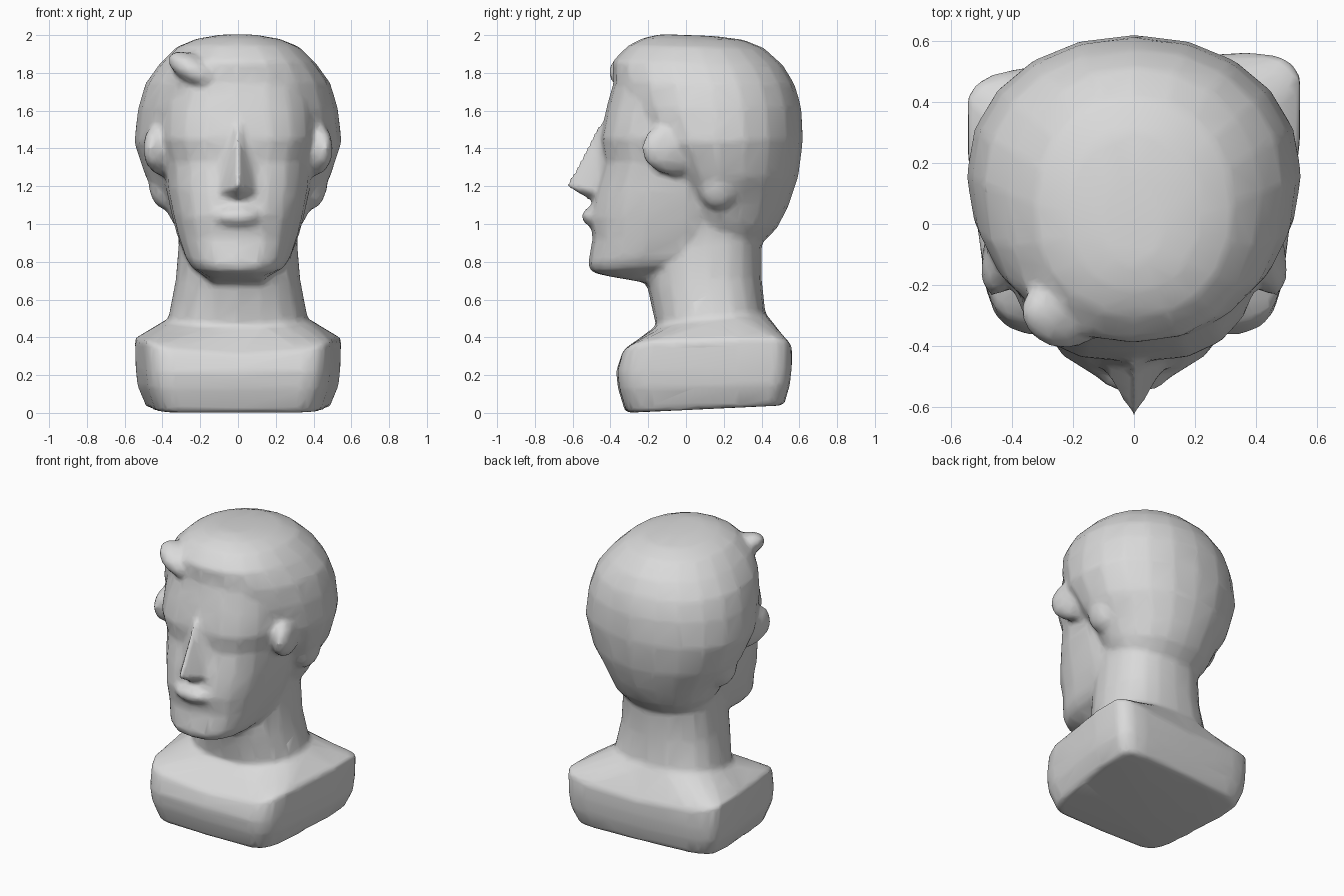
import bpy, bmesh, math
from mathutils import Matrix

stone = bpy.data.materials.new("pale grey stone")
stone.diffuse_color = (0.7, 0.7, 0.7, 1)

# All solids are gathered in one mesh, then fused into a single skin
bust = bmesh.new()


def spow(v, e):
    return math.copysign(abs(v) ** (2 / e), v)


def ring(zf, zb, yf, yb, yc, hw, ef, eb, rise=0, taper=1, skew=0, n=20):
    """Closed section: front/back heights, depths, half width, squareness."""
    verts = []
    for i in range(n):
        t = 2 * math.pi * i / n
        c, s = math.cos(t), math.sin(t)
        e, reach = (ef, yc - yf) if s < 0 else (eb, yb - yc)
        y = yc + reach * spow(s, e)
        k = (y - yf) / (yb - yf)
        x = hw * spow(c, e) * (taper + (1 - taper) * min(1, k * 1.3))
        y += skew * k * x
        verts.append(bust.verts.new((x, y, zf + (zb - zf) * k + rise * abs(c))))
    return verts


def loft(sections):
    rings = [ring(*s) for s in sections]
    n = len(rings[0])
    for a, b in zip(rings, rings[1:]):
        for i in range(n):
            j = (i + 1) % n
            bust.faces.new((a[i], a[j], b[j], b[i]))
    bust.faces.new(rings[0][::-1])
    bust.faces.new(rings[-1])


def lump(loc, size, tilt=0, turn=0):
    m = (Matrix.Translation(loc) @ Matrix.Rotation(turn, 4, 'Z')
         @ Matrix.Rotation(tilt, 4, 'Y') @ Matrix.Diagonal((*size, 1)))
    bmesh.ops.create_icosphere(bust, subdivisions=2, radius=1, matrix=m)


# Square shoulder base flowing into the neck
loft([
    (0.00, 0.04, -0.32, 0.50, 0.25, 0.49, 8, 6, 0, 0.86, 0.07),
    (0.13, 0.15, -0.36, 0.53, 0.25, 0.54, 8, 6, 0, 0.86, 0.07),
    (0.22, 0.24, -0.37, 0.54, 0.25, 0.55, 8, 6, 0, 0.86, 0.07),
    (0.31, 0.33, -0.34, 0.54, 0.25, 0.555, 8, 6, 0.07, 0.86, 0.07),
    (0.46, 0.53, -0.16, 0.42, 0.15, 0.37, 2.4, 2.4),
    (0.69, 0.72, -0.21, 0.40, 0.12, 0.33, 2.2, 2.4),
    (0.85, 0.92, -0.20, 0.40, 0.12, 0.315, 2.2, 2.4),
    (1.05, 1.05, -0.15, 0.40, 0.12, 0.32, 2.2, 2.4),
])

# Face, from under the jaw up into the hair
loft([
    (0.725, 0.67, -0.42, -0.10, -0.20, 0.13, 2.4, 2.2),
    (0.745, 0.80, -0.50, 0.10, -0.08, 0.25, 2.7, 2.2),
    (0.79, 0.86, -0.52, 0.14, -0.05, 0.285, 2.7, 2.2),
    (0.92, 0.96, -0.495, 0.18, 0.0, 0.325, 2.7, 2.2),
    (1.03, 1.05, -0.51, 0.22, 0.0, 0.35, 2.6, 2.2),
    (1.18, 1.18, -0.48, 0.25, 0.0, 0.38, 2.5, 2.2),
    (1.33, 1.33, -0.435, 0.25, 0.0, 0.39, 2.6, 2.2),
    (1.45, 1.45, -0.455, 0.25, 0.0, 0.42, 2.7, 2.2),
    (1.60, 1.60, -0.425, 0.25, 0.0, 0.42, 2.5, 2.2),
    (1.73, 1.73, -0.39, 0.25, 0.0, 0.40, 2.4, 2.2),
    (1.85, 1.85, -0.33, 0.20, 0.0, 0.32, 2.2, 2.2),
])

# Rounded skull with the hair mass, ending at the nape
loft([
    (0.98, 0.905, 0.02, 0.41, 0.18, 0.30, 2.2, 2.2),
    (1.03, 0.98, 0.00, 0.485, 0.17, 0.35, 2.2, 2.2),
    (1.12, 1.10, -0.03, 0.545, 0.17, 0.40, 2.2, 2.1),
    (1.25, 1.25, -0.10, 0.595, 0.17, 0.49, 2.2, 2.1),
    (1.42, 1.45, -0.27, 0.62, 0.16, 0.55, 2.2, 2.1),
    (1.60, 1.62, -0.35, 0.61, 0.15, 0.53, 2.3, 2.1),
    (1.75, 1.74, -0.385, 0.575, 0.13, 0.49, 2.3, 2.1),
    (1.86, 1.84, -0.39, 0.515, 0.10, 0.415, 2.3, 2.1),
    (1.945, 1.93, -0.305, 0.415, 0.06, 0.325, 2.2, 2.1),
    (1.985, 1.975, -0.225, 0.305, 0.04, 0.22, 2.1, 2.1),
    (2.005, 1.995, -0.13, 0.15, 0.00, 0.10, 2.0, 2.0),
])

# Straight wedge nose continuing the forehead line
bridge, brow_l, brow_r, tip, wing_l, wing_r, root, back = [
    bust.verts.new(p) for p in (
        (0, -0.46, 1.53), (-0.09, -0.42, 1.46), (0.09, -0.42, 1.46),
        (0, -0.635, 1.20), (-0.11, -0.46, 1.16), (0.11, -0.46, 1.16),
        (0, -0.50, 1.12), (0, -0.30, 1.30))]
for f in ((bridge, brow_l, wing_l, tip), (bridge, tip, wing_r, brow_r),
          (tip, wing_l, root), (tip, root, wing_r), (bridge, brow_r, back),
          (bridge, back, brow_l), (brow_r, wing_r, back), (wing_r, root, back),
          (root, wing_l, back), (wing_l, brow_l, back)):
    bust.faces.new(f)

# Lips, side-swept fringe, temple hair and ears
lump((0, -0.47, 1.04), (0.14, 0.085, 0.06))
lump((-0.24, -0.30, 1.82), (0.15, 0.11, 0.075), 0.5, -0.3)
for side in (-1, 1):
    lump((side * 0.40, -0.05, 1.40), (0.085, 0.20, 0.15), 0, side * 0.35)
    lump((side * 0.41, 0.17, 1.18), (0.06, 0.10, 0.11), side * 0.3)

# Fuse the solids, soften the joins and thin the mesh
bmesh.ops.recalc_face_normals(bust, faces=bust.faces)
me = bpy.data.meshes.new("bust")
bust.to_mesh(me)
bust.free()
me.materials.append(stone)
me.shade_smooth()
ob = bpy.data.objects.new("bust", me)
bpy.context.collection.objects.link(ob)
skin = ob.modifiers.new("fuse", 'REMESH')
skin.mode = 'VOXEL'
skin.voxel_size = 0.018
skin.use_smooth_shade = True
soft = ob.modifiers.new("soften", 'SMOOTH')
soft.factor = 0.5
soft.iterations = 5
thin = ob.modifiers.new("thin", 'DECIMATE')
thin.ratio = 0.1
